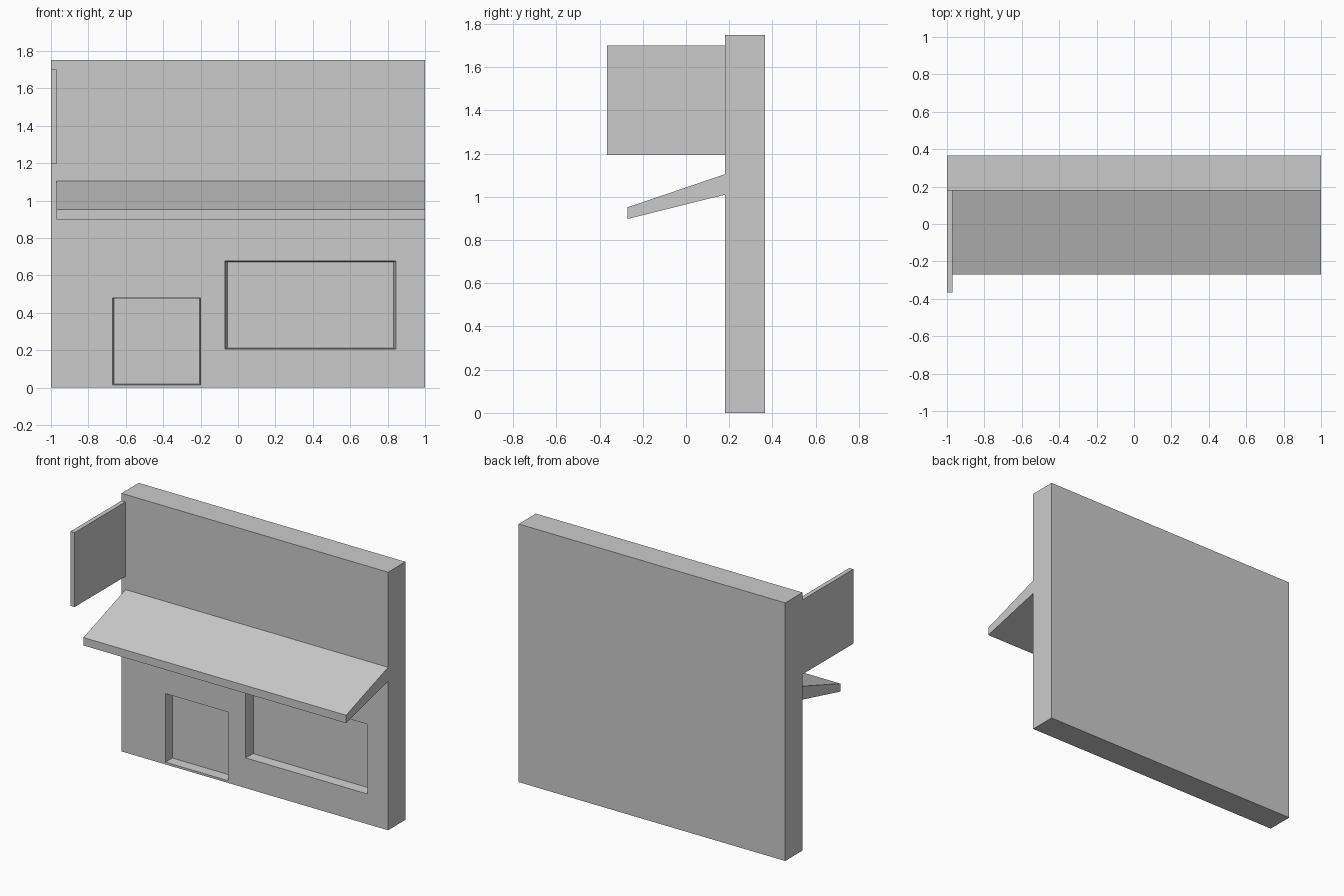
import bpy

default = bpy.data.objects.get("Cube")
if default:
    bpy.data.objects.remove(default, do_unlink=True)

grey = bpy.data.materials.new("plain grey")
grey.use_nodes = True
grey.diffuse_color = (0.6, 0.6, 0.6, 1)
grey.node_tree.nodes["Principled BSDF"].inputs["Base Color"].default_value = (0.6, 0.6, 0.6, 1)

FRONT, BACK, HEIGHT = 0.18, 0.365, 1.75
RECESS = 0.065


def prism(name, loop_a, loop_b):
    """Solid joining two matching loops of points."""
    n = len(loop_a)
    faces = [tuple(range(n)), tuple(reversed(range(n, 2 * n)))]
    faces += [(i, i + n, (i + 1) % n + n, (i + 1) % n) for i in range(n)]
    mesh = bpy.data.meshes.new(name)
    mesh.from_pydata(loop_a + loop_b, [], faces)
    mesh.materials.append(grey)
    obj = bpy.data.objects.new(name, mesh)
    bpy.context.collection.objects.link(obj)
    bpy.ops.object.select_all(action="DESELECT")
    obj.select_set(True)
    bpy.context.view_layer.objects.active = obj
    bpy.ops.object.mode_set(mode="EDIT")
    bpy.ops.mesh.select_all(action="SELECT")
    bpy.ops.mesh.normals_make_consistent(inside=False)
    bpy.ops.object.mode_set(mode="OBJECT")
    return obj


def rect(x0, x1, z0, z1, y):
    return [(x0, y, z0), (x1, y, z0), (x1, y, z1), (x0, y, z1)]


def box(name, x0, x1, y0, y1, z0, z1):
    return prism(name, rect(x0, x1, z0, z1, y0), rect(x0, x1, z0, z1, y1))


def cut_recess(wall, name, x0, x1, z0, z1, dx, dz):
    """Shallow pocket whose sides taper inwards by dx and dz."""
    cutter = prism(name,
                   rect(x0 - dx, x1 + dx, z0 - dz, z1 + dz, FRONT - RECESS),
                   rect(x0 + dx, x1 - dx, z0 + dz, z1 - dz, FRONT + RECESS))
    cutter.hide_render = True
    mod = wall.modifiers.new(name, "BOOLEAN")
    mod.operation, mod.solver, mod.object = "DIFFERENCE", "EXACT", cutter
    bpy.context.view_layer.objects.active = wall
    bpy.ops.object.modifier_apply(modifier=mod.name)
    bpy.data.objects.remove(cutter, do_unlink=True)


# Wall slab with door and window pockets
wall = box("wall", -1, 1, FRONT, BACK, 0, HEIGHT)
cut_recess(wall, "door_recess", -0.67, -0.20, 0.015, 0.48, 0.006, 0.005)
cut_recess(wall, "window_recess", -0.07, 0.845, 0.205, 0.677, 0.013, 0.007)

# Sloping awning, thinner at its outer edge
profile = [(FRONT, 1.105), (-0.27, 0.952), (-0.27, 0.898), (FRONT, 1.01)]
prism("awning", [(-0.97, y, z) for y, z in profile], [(1, y, z) for y, z in profile])

# Projecting sign panel
box("sign_panel", -1, -0.97, -0.365, FRONT, 1.195, 1.70)
